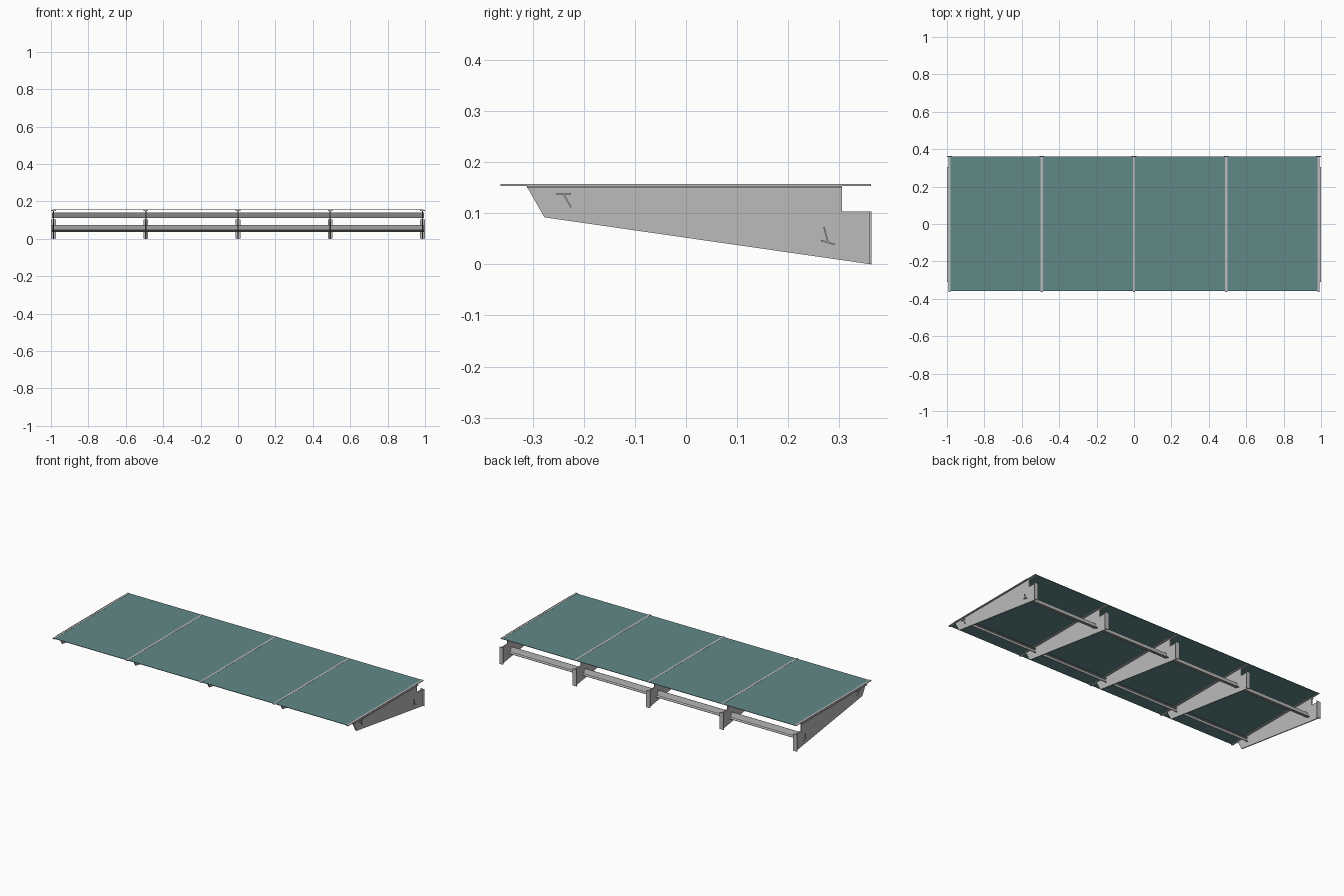
import bpy

if "Cube" in bpy.data.objects:
    bpy.data.objects.remove(bpy.data.objects["Cube"])


def material(name, rgb):
    m = bpy.data.materials.new(name)
    m.use_nodes = True
    m.diffuse_color = (*rgb, 1)
    m.node_tree.nodes["Principled BSDF"].inputs["Base Color"].default_value = (*rgb, 1)
    return m


steel = material("light_grey_steel", (0.5, 0.5, 0.5))
glass = material("teal_glass", (0.12, 0.25, 0.245))


def extrude_x(name, profile, x0, x1, mat):
    """Extrude a (y, z) outline along x."""
    n = len(profile)
    verts = [(x, y, z) for x in (x0, x1) for y, z in profile]
    faces = [tuple(reversed(range(n))), tuple(range(n, 2 * n))]
    faces += [(i, (i + 1) % n, n + (i + 1) % n, n + i) for i in range(n)]
    mesh = bpy.data.meshes.new(name)
    mesh.from_pydata(verts, [], faces)
    mesh.materials.append(mat)
    obj = bpy.data.objects.new(name, mesh)
    bpy.context.collection.objects.link(obj)
    return obj


def box(name, x, width, y0, y1, z0, z1, mat):
    outline = [(y0, z0), (y1, z0), (y1, z1), (y0, z1)]
    return extrude_x(name, outline, x - width / 2, x + width / 2, mat)


def strip(name, a, b, thick, length, mat):
    """Long flat bar whose section follows the line a-b."""
    dy, dz = b[0] - a[0], b[1] - a[1]
    d = (dy * dy + dz * dz) ** 0.5
    oy, oz = -dz / d * thick / 2, dy / d * thick / 2
    outline = [(a[0] - oy, a[1] - oz), (b[0] - oy, b[1] - oz),
               (b[0] + oy, b[1] + oz), (a[0] + oy, a[1] + oz)]
    return extrude_x(name, outline, -length / 2, length / 2, mat)


SPACING = 0.4935
WEB = [(-0.312, 0.153), (-0.277, 0.092), (0.363, 0.0),
       (0.363, 0.103), (0.305, 0.103), (0.305, 0.153)]

# Brackets: web, top flange, wall flange and glazing bar
for i in range(5):
    x = (i - 2) * SPACING
    extrude_x(f"bracket_web_{i}", WEB, x - 0.003, x + 0.003, steel)
    box(f"bracket_top_flange_{i}", x, 0.026, -0.311, 0.305, 0.149, 0.153, steel)
    box(f"bracket_wall_flange_{i}", x, 0.026, 0.359, 0.363, 0.001, 0.103, steel)
    box(f"glazing_bar_{i}", x, 0.012, -0.363, 0.362, 0.153, 0.157, steel)

# Glass panels between the glazing bars
for i in range(4):
    x = (i - 1.5) * SPACING
    box(f"glass_panel_{i}", x, SPACING - 0.012, -0.357, 0.361, 0.1535, 0.1562, glass)

# Tee rails running through the brackets
strip("front_rail_flange", (-0.254, 0.138), (-0.225, 0.138), 0.003, 1.99, steel)
strip("front_rail_stem", (-0.240, 0.138), (-0.225, 0.112), 0.003, 1.99, steel)
strip("back_rail_flange", (0.264, 0.047), (0.291, 0.039), 0.003, 1.99, steel)
strip("back_rail_stem", (0.278, 0.043), (0.270, 0.073), 0.003, 1.99, steel)
